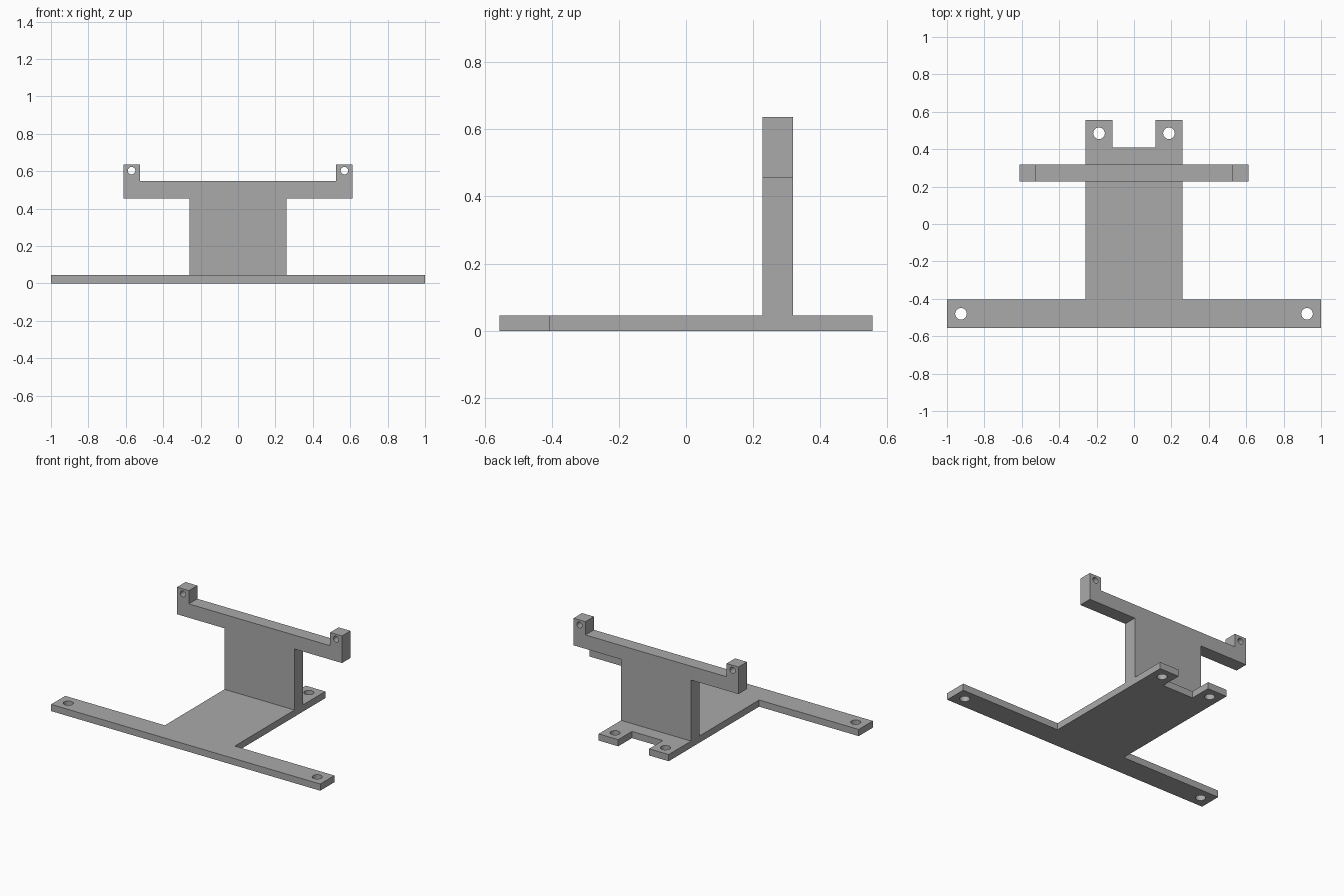
import bpy, bmesh
from mathutils import Matrix, Vector

cube = bpy.data.objects.get("Cube")
if cube:
    bpy.data.objects.remove(cube, do_unlink=True)

grey = bpy.data.materials.new("plain grey")
colour = (0.4, 0.4, 0.4, 1)
grey.diffuse_color = colour
grey.use_nodes = True
grey.node_tree.nodes["Principled BSDF"].inputs["Base Color"].default_value = colour


def add_object(name, bm):
    bmesh.ops.recalc_face_normals(bm, faces=bm.faces)
    mesh = bpy.data.meshes.new(name)
    bm.to_mesh(mesh)
    bm.free()
    obj = bpy.data.objects.new(name, mesh)
    bpy.context.collection.objects.link(obj)
    return obj


def plate(name, half, to_3d, depth):
    """Mirror a half outline (x >= 0) and extrude it into a solid."""
    outline = half + [(-x, v) for x, v in reversed(half)]
    bm = bmesh.new()
    face = bm.faces.new([bm.verts.new(to_3d(x, v)) for x, v in outline])
    moved = bmesh.ops.extrude_face_region(bm, geom=[face])["geom"]
    verts = [g for g in moved if isinstance(g, bmesh.types.BMVert)]
    bmesh.ops.translate(bm, verts=verts, vec=Vector(depth))
    obj = add_object(name, bm)
    obj.data.materials.append(grey)
    return obj


def drill(obj, centres, radius, rotation=Matrix()):
    """Cut a mirrored pair of round holes at each centre."""
    bm = bmesh.new()
    for x, y, z in centres:
        for side in (-1, 1):
            bmesh.ops.create_cone(
                bm, cap_ends=True, segments=32, radius1=radius, radius2=radius,
                depth=0.3, matrix=Matrix.Translation((side * x, y, z)) @ rotation)
    cutter = add_object(obj.name + "_hole_cutter", bm)
    cutter.hide_render = True
    cutter.hide_set(True)
    cutter.display_type = 'WIRE'
    mod = obj.modifiers.new("holes", 'BOOLEAN')
    mod.operation = 'DIFFERENCE'
    mod.solver = 'EXACT'
    mod.object = cutter
    # Bake the holes, then discard the cutter
    bpy.context.view_layer.update()
    graph = bpy.context.evaluated_depsgraph_get()
    obj.data = bpy.data.meshes.new_from_object(obj.evaluated_get(graph))
    obj.modifiers.clear()
    bpy.data.objects.remove(cutter, do_unlink=True)


THICK = 0.045

# Flat base: wide front bar, central tongue and two rear tabs
base = plate("base_plate",
             [(1, -0.555), (1, -0.405), (0.26, -0.405), (0.26, 0.555),
              (0.115, 0.555), (0.115, 0.41)],
             lambda x, y: (x, y, 0), (0, 0, THICK))
drill(base, [(0.925, -0.48, 0), (0.187, 0.485, 0)], 0.031)

# Upright: column with a crossbar ending in raised lugs
upright = plate("upright_bracket",
                [(0.26, THICK), (0.26, 0.455), (0.613, 0.455), (0.613, 0.637),
                 (0.525, 0.637), (0.525, 0.548)],
                lambda x, z: (x, 0.228, z), (0, 0.09, 0))
drill(upright, [(0.569, 0.273, 0.603)], 0.02, Matrix.Rotation(1.570796, 4, 'X'))
